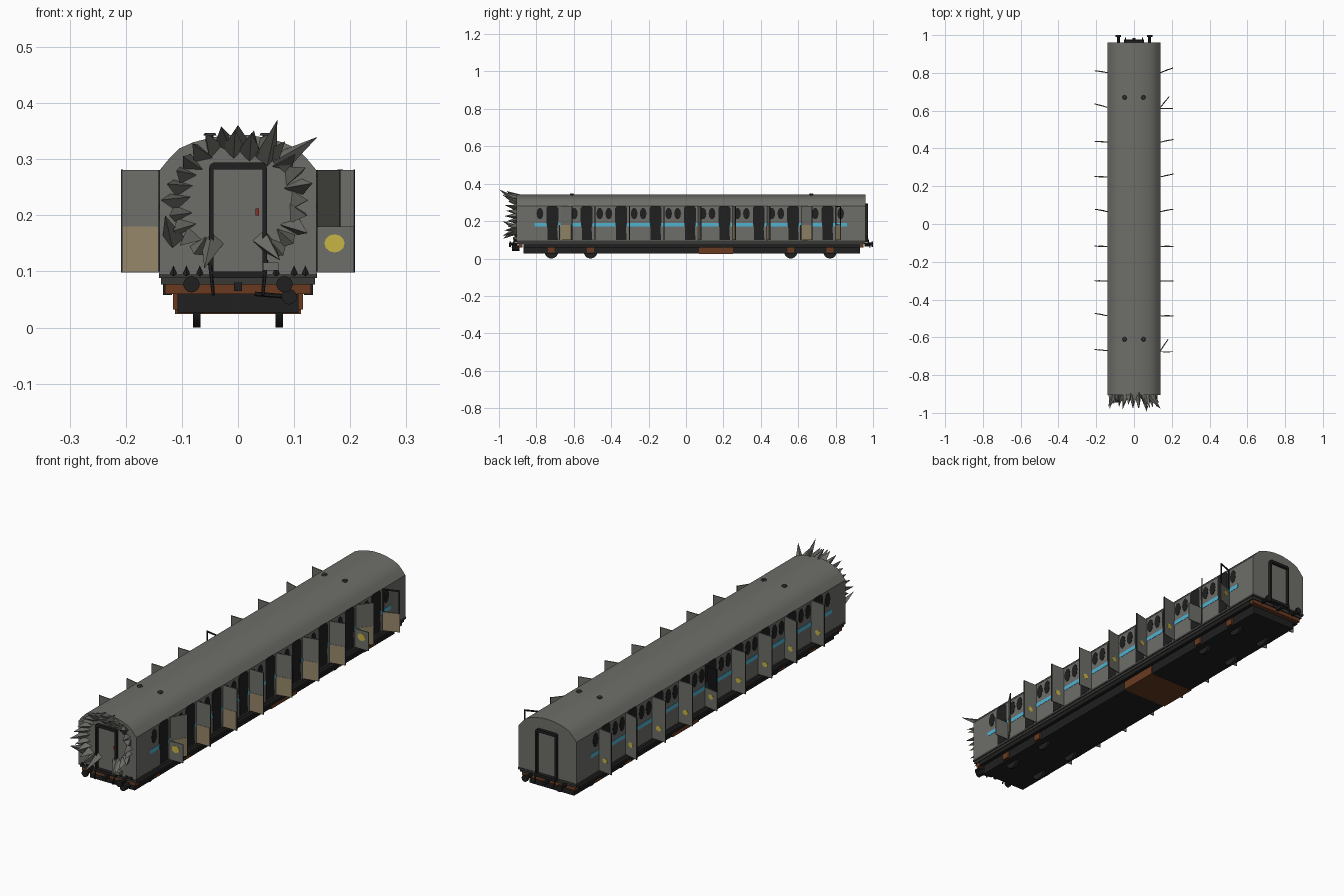
import bpy, bmesh, math, random
from mathutils import Vector, Matrix

if "Cube" in bpy.data.objects:
    bpy.data.objects.remove(bpy.data.objects["Cube"])

random.seed(4)


def mat(name, r, g, b):
    m = bpy.data.materials.new(name)
    m.diffuse_color = (r, g, b, 1)
    m.use_nodes = True
    m.node_tree.nodes["Principled BSDF"].inputs["Base Color"].default_value = m.diffuse_color
    return m


GREY = mat("steel grey", .155, .155, .14)
BLACK = mat("soot black", .014, .014, .014)
DARK = mat("sill dark grey", .04, .04, .038)
BEIGE = mat("door lining beige", .30, .24, .14)
YELLOW = mat("marking yellow", .58, .46, .06)
CYAN = mat("stripe cyan", .08, .45, .65)
BROWN = mat("rust brown", .14, .042, .014)
RED = mat("handle red", .25, .03, .02)


def finish(name, bm, m, smooth=False):
    bmesh.ops.recalc_face_normals(bm, faces=bm.faces)
    me = bpy.data.meshes.new(name)
    bm.to_mesh(me)
    bm.free()
    me.materials.append(m)
    if smooth:
        me.polygons.foreach_set("use_smooth", [True] * len(me.polygons))
        me.set_sharp_from_angle(angle=math.radians(35))
    ob = bpy.data.objects.new(name, me)
    bpy.context.collection.objects.link(ob)
    return ob


def prism(name, pts, axis, a, b, m, smooth=False):
    """Extrude a 2D outline along x (outline y,z) or y (outline x,z)."""
    bm = bmesh.new()
    place = (lambda p, t: (t, p[0], p[1])) if axis == 'x' else (lambda p, t: (p[0], t, p[1]))
    A = [bm.verts.new(place(p, a)) for p in pts]
    B = [bm.verts.new(place(p, b)) for p in pts]
    bm.faces.new(A)
    bm.faces.new(B[::-1])
    for i in range(len(pts)):
        j = (i + 1) % len(pts)
        bm.faces.new((A[i], A[j], B[j], B[i]))
    return finish(name, bm, m, smooth)


def box(name, x0, x1, y0, y1, z0, z1, m):
    return prism(name, [(x0, z0), (x1, z0), (x1, z1), (x0, z1)], 'y', y0, y1, m)


def rod(name, p, q, r0, r1, n, m, smooth=False, spin=0):
    """Cylinder or cone from p to q."""
    p, q = Vector(p), Vector(q)
    d = q - p
    M = (Matrix.Translation((p + q) / 2) @ d.to_track_quat('Z', 'Y').to_matrix().to_4x4()
         @ Matrix.Rotation(spin, 4, 'Z'))
    bm = bmesh.new()
    bmesh.ops.create_cone(bm, cap_ends=True, segments=n, radius1=r0, radius2=r1,
                          depth=d.length, matrix=M)
    bmesh.ops.remove_doubles(bm, verts=bm.verts, dist=1e-6)
    return finish(name, bm, m, smooth)


def oval(cy, cz, ry, rz, n=10):
    return [(cy + ry * math.cos(2 * math.pi * i / n), cz + rz * math.sin(2 * math.pi * i / n))
            for i in range(n)]


# --- body shell with curved roof
half = [(.14, .095), (.14, .28), (.122, .302), (.105, .319), (.08, .330), (.05, .338), (.02, .343)]
prism("carriage_body", half + [(-x, z) for x, z in half[::-1]], 'y', -.905, .96, GREY, True)
box("sill_rail", -.141, .141, -.905, .962, .088, .097, DARK)
box("lower_sill", -.137, .137, -.90, .955, .077, .088, DARK)

# --- underframe
box("underframe", -.108, .108, -.87, .93, .026, .078, BLACK)
box("equipment_box", -.112, .112, .07, .25, .0245, .066, BROWN)
for s in (-1, 1):
    box("solebar", s * .118, s * .134, -.87, .93, .058, .078, BLACK)
for y in (-.895, .93):
    box("headstock", -.13, .13, y, y + .02, .06, .085, BROWN)
for y in (-.72, -.51, .56, .77):
    for s in (-1, 1):
        rod("wheel", (s * .067, y, .036), (s * .08, y, .036), .036, .036, 20, BLACK, True)
        box("axle_box", s * .105, s * .116, y - .018, y + .018, .032, .062, BROWN)

# --- end gear: buffers, coupling, gangway door frame
for e, y in ((-1, -.90), (1, .955)):
    for s in (-1, 1):
        x = s * .083
        rod("buffer_stem", (x, y, .077), (x, y + e * .038, .077), .008, .008, 10, BLACK)
        rod("buffer_head", (x, y + e * .036, .077), (x, y + e * .045, .077), .0145, .0145, 14, BLACK)
        d = y + e * .018
        box("gangway_post", s * .044, s * .052, min(y, d), max(y, d), .10, .285, BLACK)
        rod("brake_pipe", (s * .05, y + e * .012, .12), (s * .044, y + e * .03, .058), .004, .003, 6, BLACK)
    prism("gangway_top", [(-.052, .282), (.052, .282), (.05, .29), (.044, .294), (-.044, .294), (-.05, .29)],
          'y', y, y + e * .018, BLACK)
    box("coupling", -.007, .007, min(y, y + e * .03), max(y, y + e * .03), .065, .08, BLACK)
    box("gangway_step", -.05, .05, min(y, y + e * .022), max(y, y + e * .022), .088, .1, BLACK)
rod("hose_coupler", (.091, -.89, .055), (.091, -.93, .055), .014, .014, 10, BLACK)
rod("hose", (.03, -.915, .06), (.091, -.92, .055), .004, .004, 6, BLACK)
box("end_door_handle", .031, .037, -.909, -.904, .2, .212, RED)
box("front_lamp", .045, .072, -.925, -.9, .102, .116, GREY)

# --- roof vents
for y in (-.61, .67):
    for s in (-1, 1):
        rod("roof_vent", (s * .05, y, .334), (s * .05, y, .343), .006, .006, 8, DARK)
        rod("roof_vent_cap", (s * .05, y, .342), (s * .05, y, .347), .012, .009, 12, DARK)

# --- side bays: doorways, windows, stripe and open doors
PITCH = .184
tips = {1: (.06, .0, .0, .0, .013, .015, .014, .05, .025),
        -1: (.006, .014, .002, .001, .013, .001, .004, .018, .01)}


def door_part(name, s, hinge, ang, u0, u1, v0, v1, z0, z1, m, disc=0):
    """Piece of a door in hinge coordinates: u along the leaf, v through it."""
    if disc:
        ob = prism(name, oval((u0 + u1) / 2, (z0 + z1) / 2, disc, disc * .9, 12), 'y', v0, v1, m)
    else:
        ob = box(name, u0, u1, v0, v1, z0, z1, m)
    M = Matrix.Translation((.14, hinge, 0)) @ Matrix.Rotation(ang, 4, 'Z')
    ob.data.transform(Matrix.Diagonal((s, 1, 1, 1)) @ M)
    if s < 0:
        ob.data.flip_normals()


for i in range(9):
    h = -.67 + PITCH * i
    c = h - .045
    for s in (-1, 1):
        x0, x1 = s * .139, s * .1415
        # doorway: wider around the window height
        prism("doorway", [(c - .026, .1), (c + .03, .1), (c + .026, .16), (c + .032, .2), (c + .032, .27),
                          (c + .022, .281), (c - .022, .281), (c - .032, .27), (c - .032, .2),
                          (c - .026, .16)], 'x', x0, x1, BLACK)
        for d in (-.066, .07):
            prism("window", oval(c + d, .24, .018, .031), 'x', x0, x1, BLACK)
        y0 = -.81 if i == 0 else c - PITCH + .032
        prism("side_stripe", [(y0, .171), (c - .03, .171), (c - .03, .189), (y0, .189)], 'x', x0, s * .1412, CYAN)
        if i == 8:
            prism("side_stripe", [(c + .03, .171), (.86, .171), (.86, .189), (c + .03, .189)],
                  'x', x0, s * .1412, CYAN)
        # open door leaf
        dy = tips[s][i]
        wide = s > 0 and i in (0, 7)
        a = math.atan2(dy, .04 if wide else .067)
        L = .072 if wide else .067 / math.cos(a)
        P = lambda n, *r, **k: door_part(n, s, h, a, *r, **k)
        P("door_lower", 0, L, -.002, .002, .098, .181, GREY)
        P("door_lining", .002, L - .002, -.0032, -.002, .1, .18, BEIGE)
        if (s, i) in ((1, 8), (-1, 4)):
            P("window_frame_top", 0, L, -.002, .002, .275, .281, BLACK)
            for u in (0, L - .006):
                P("window_frame_side", u, u + .006, -.002, .002, .18, .276, BLACK)
        else:
            P("door_window", 0, L, -.002, .002, .18, .281, GREY)
            P("door_edge", L - .001, L + .001, -.0025, .0025, .098, .282, DARK)
        P("door_marking", .02, .048, .002, .003, .135, .165, YELLOW, disc=.013)
        if wide:
            # second lower leaf standing square to the side
            door_part("square_leaf", s, h - .006, 0, 0, .067, -.002, .002, .098, .18, GREY)
            door_part("leaf_marking", s, h - .006, 0, .014, .05, -.003, -.002, .133, .167, YELLOW, disc=.018)

# --- ring of teeth round the front face
CZ = .225
for k in range(23):
    t = math.radians(-50 + 280 * k / 22)
    r1 = random.uniform(.122, .138)
    y1 = random.uniform(-.975, -.945)
    c, s = math.cos(t), math.sin(t)
    rod("tooth", (.103 * c, -.897, CZ + .103 * s), (r1 * c, y1, CZ + r1 * s),
        .021, 0, 3, GREY, spin=random.uniform(0, 2))
# long spikes above the roof line and fangs beside the door
for base, tip in (((.05, .305), (.07, .37)), ((.078, .295), (.142, .34)), ((-.008, .32), (-.005, .352)),
                  ((.02, .315), (.024, .347)), ((-.045, .15), (-.06, .105)), ((.045, .155), (.075, .12)),
                  ((-.115, .16), (-.13, .2))):
    rod("long_spike", (base[0], -.9, base[1]), (tip[0], -1.0 if tip[1] > .36 else -.98, tip[1]),
        .02, 0, 4, GREY)
for x in (-.115, -.092, -.068, .068, .1, .12):
    rod("sill_spike", (x, -.908, .096), (x, -.925, .111), .006, 0, 4, DARK)
